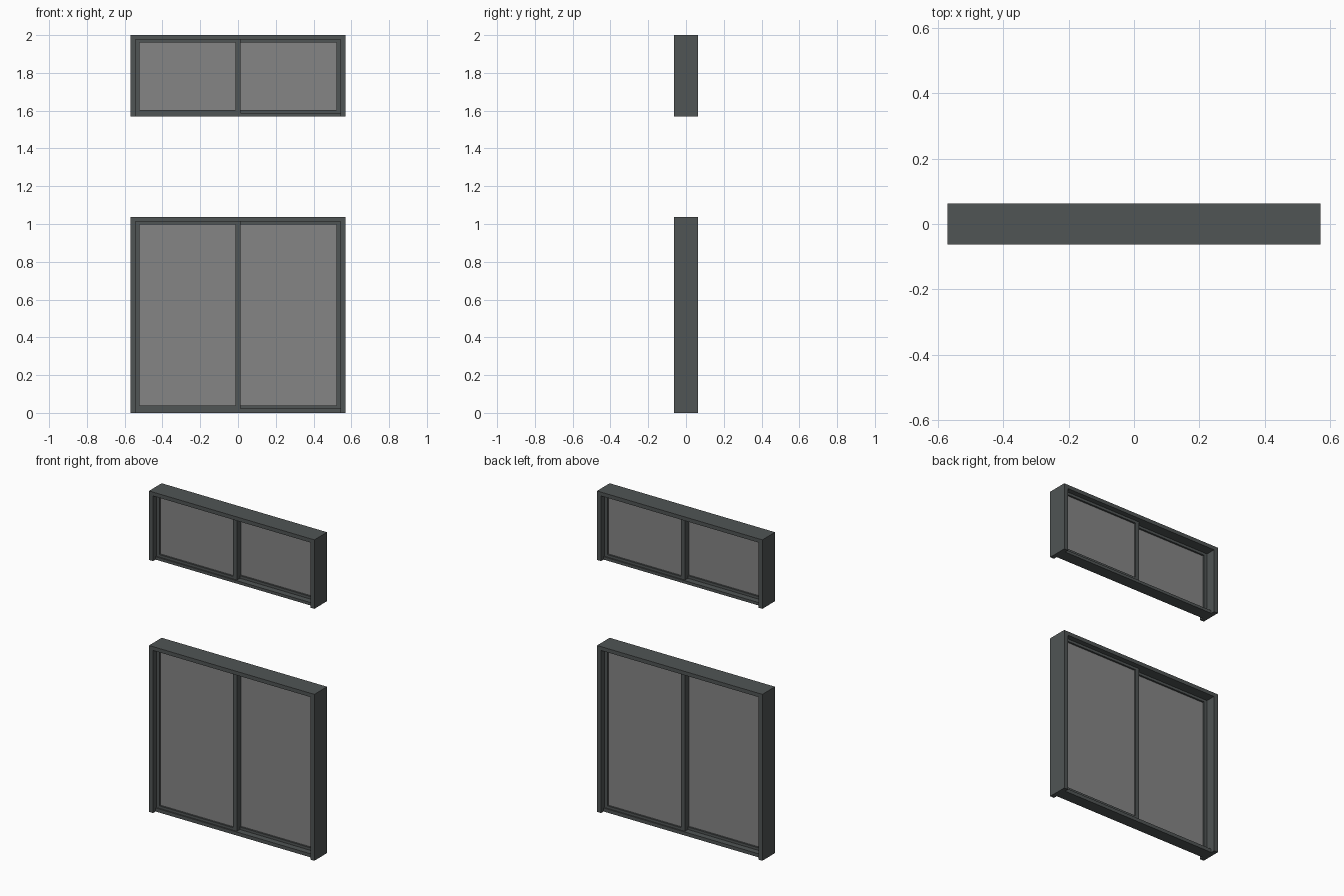
import bpy, bmesh

if "Cube" in bpy.data.objects:
    bpy.data.objects.remove(bpy.data.objects["Cube"])


def material(name, rgb):
    m = bpy.data.materials.new(name)
    m.diffuse_color = (*rgb, 1.0)
    m.use_nodes = True
    m.node_tree.nodes["Principled BSDF"].inputs["Base Color"].default_value = m.diffuse_color
    return m


FRAME = material("dark_grey_frame", (0.080, 0.089, 0.089))
GLASS = material("grey_glass", (0.235, 0.235, 0.235))


def boxes(name, extents, mat):
    """One object made of axis-aligned boxes given as (x0, x1, y0, y1, z0, z1)."""
    bm = bmesh.new()
    for x0, x1, y0, y1, z0, z1 in extents:
        for v in bmesh.ops.create_cube(bm, size=1)["verts"]:
            v.co = (x0 if v.co.x < 0 else x1,
                    y0 if v.co.y < 0 else y1,
                    z0 if v.co.z < 0 else z1)
    me = bpy.data.meshes.new(name)
    bm.to_mesh(me)
    bm.free()
    me.materials.append(mat)
    ob = bpy.data.objects.new(name, me)
    bpy.context.collection.objects.link(ob)
    return ob


W, D = 0.57, 0.0625      # outer half width and half depth
JAMB, RAIL = 0.028, 0.024
STILE, MEET = 0.021, 0.013
SETBACK = 0.025          # the sill is shallower than the jambs


def window(name, z0, z1, sill, sash_rail):
    # Outer frame: jambs, head and set-back sill
    xi = W - JAMB
    boxes(name + "_jambs", [(-W, -xi, -D, D, z0, z1), (xi, W, -D, D, z0, z1)], FRAME)
    boxes(name + "_head", [(-xi, xi, -D, D, z1 - RAIL, z1)], FRAME)
    boxes(name + "_sill", [(-xi, xi, -D + SETBACK, D - SETBACK, z0, z0 + sill)], FRAME)

    # Two sliding sashes on separate tracks: left in front, right behind
    a, b = z0 + sill, z1 - RAIL
    for side, x0, x1, y0, y1, wl, wr in (
            ("left", -xi, MEET, -0.03, 0.0, STILE, 2 * MEET),
            ("right", -MEET, xi, 0.0, 0.03, 2 * MEET, STILE)):
        boxes(f"{name}_{side}_sash", [
            (x0, x0 + wl, y0, y1, a, b),
            (x1 - wr, x1, y0, y1, a, b),
            (x0 + wl, x1 - wr, y0, y1, a, a + sash_rail),
            (x0 + wl, x1 - wr, y0, y1, b - sash_rail, b)], FRAME)
        ym = (y0 + y1) / 2
        boxes(f"{name}_{side}_glass", [
            (x0 + wl, x1 - wr, ym - 0.004, ym + 0.004,
             a + sash_rail, b - sash_rail)], GLASS)


window("lower_window", 0.0, 1.037, 0.022, 0.016)
window("upper_window", 1.57, 2.0, 0.018, 0.016)
